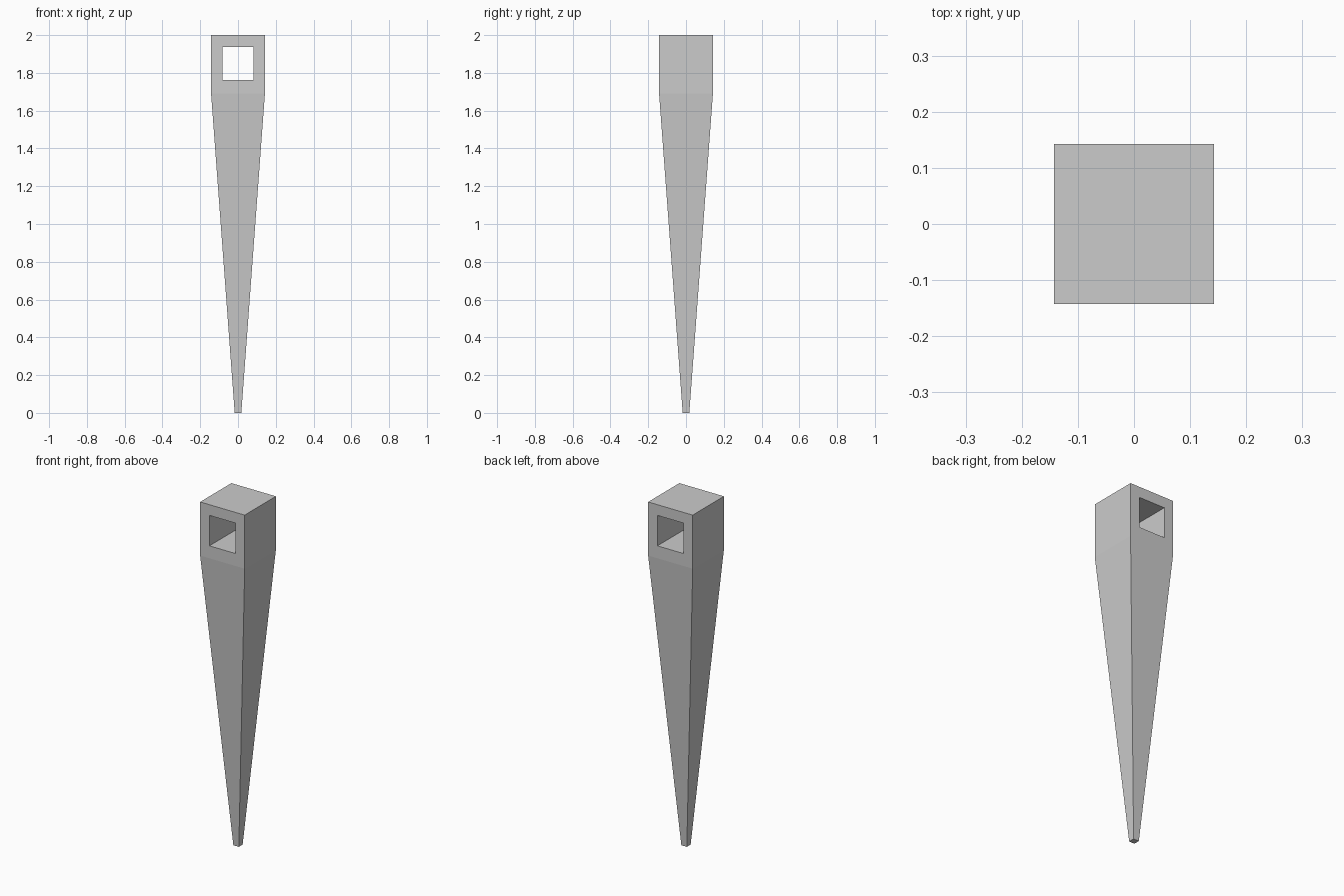
import bpy, bmesh

if "Cube" in bpy.data.objects:
    bpy.data.objects.remove(bpy.data.objects["Cube"])

HALF, TIP = 0.1425, 0.0175      # half widths of head and tip
SHOULDER, TOP = 1.69, 2.0       # heights
HOLE_HALF, HOLE_LOW, HOLE_HIGH = 0.083, 1.762, 1.938


def square_loft(name, sections):
    """Closed solid through square sections given as (half x, half y, z)."""
    bm = bmesh.new()
    rings = [[bm.verts.new((sx * hx, sy * hy, z))
              for sx, sy in ((-1, -1), (1, -1), (1, 1), (-1, 1))]
             for hx, hy, z in sections]
    for a, b in zip(rings, rings[1:]):
        for i in range(4):
            j = (i + 1) % 4
            bm.faces.new((a[i], a[j], b[j], b[i]))
    bm.faces.new(rings[0][::-1])
    bm.faces.new(rings[-1])
    bmesh.ops.recalc_face_normals(bm, faces=bm.faces)
    mesh = bpy.data.meshes.new(name)
    bm.to_mesh(mesh)
    bm.free()
    ob = bpy.data.objects.new(name, mesh)
    bpy.context.collection.objects.link(ob)
    return ob


# Tapered stake with a straight square head
stake = square_loft("stake", [(TIP, TIP, 0), (HALF, HALF, SHOULDER), (HALF, HALF, TOP)])

# Square eye cut front to back through the head
cutter = square_loft("eye_cutter", [(HOLE_HALF, 0.3, HOLE_LOW), (HOLE_HALF, 0.3, HOLE_HIGH)])
cut = stake.modifiers.new("eye", 'BOOLEAN')
cut.operation = 'DIFFERENCE'
cut.solver = 'EXACT'
cut.object = cutter

bpy.context.view_layer.objects.active = stake
stake.select_set(True)
bpy.ops.object.modifier_apply(modifier=cut.name)
bpy.data.objects.remove(cutter)
